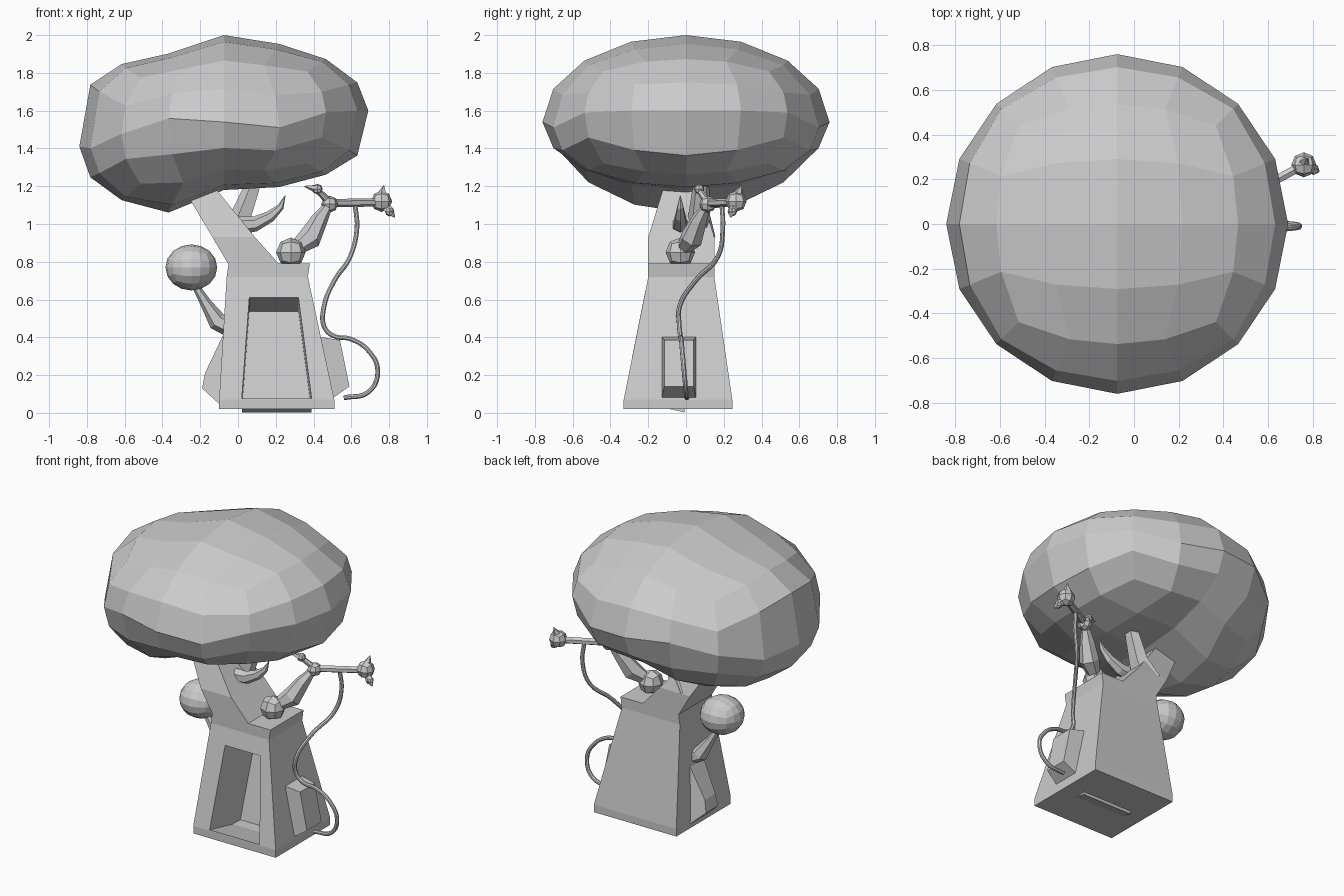
import bpy, bmesh, math
from mathutils import Vector

if "Cube" in bpy.data.objects:
    bpy.data.objects.remove(bpy.data.objects["Cube"])


def finish(name, bm):
    bmesh.ops.recalc_face_normals(bm, faces=bm.faces[:])
    me = bpy.data.meshes.new(name)
    bm.to_mesh(me)
    bm.free()
    ob = bpy.data.objects.new(name, me)
    bpy.context.collection.objects.link(ob)
    return ob


def loft_bm(rings):
    """Skin a list of equal-length point rings and cap both ends."""
    bm = bmesh.new()
    vs = [[bm.verts.new(p) for p in r] for r in rings]
    n = len(vs[0])
    for a, b in zip(vs, vs[1:]):
        for i in range(n):
            j = (i + 1) % n
            bm.faces.new((a[i], a[j], b[j], b[i]))
    bm.faces.new(vs[0][::-1])
    bm.faces.new(vs[-1])
    return bm, vs


def rect(x0, x1, y0, y1, z):
    return [(x0, y0, z), (x1, y0, z), (x1, y1, z), (x0, y1, z)]


def limb(name, path, radii, sides=6):
    """Faceted tapered limb along a path."""
    pts = [Vector(p) for p in path]
    rings = []
    for i, p in enumerate(pts):
        d = pts[min(i + 1, len(pts) - 1)] - pts[max(i - 1, 0)]
        u = d.cross(Vector((0, 1, 0))).normalized()
        v = d.cross(u).normalized()
        rings.append([p + radii[i] * (math.cos(t) * u + math.sin(t) * v)
                      for t in (2 * math.pi * k / sides for k in range(sides))])
    return finish(name, loft_bm(rings)[0])


def ball(name, centre, radius, cuts, shape=None):
    """Quad sphere made from an evenly subdivided cube."""
    bm = bmesh.new()
    bmesh.ops.create_cube(bm, size=2)
    bmesh.ops.subdivide_edges(bm, edges=bm.edges[:], cuts=cuts, use_grid_fill=True)
    for v in bm.verts:
        n = Vector([math.tan(c * math.pi / 4) for c in v.co]).normalized()
        v.co = shape(n) if shape else Vector(centre) + Vector(
            [n[k] * radius[k] for k in range(3)])
    return finish(name, bm)


# Canopy: lumpy quad sphere, (u, mid height, upper half, lower half)
LUMPS = [(-1, 1.41, .9, .4), (-.92, 1.40, .88, .4), (-.7, 1.48, .51, .5),
         (-.38, 1.56, .37, .54), (0, 1.54, .46, .36), (.38, 1.51, .48, .34),
         (.7, 1.59, .40, .46), (.92, 1.60, .39, .62), (1, 1.60, .39, .62)]


def canopy_shape(n):
    for a, b in zip(LUMPS, LUMPS[1:]):
        if n.x <= b[0] + 1e-5:
            t = (n.x - a[0]) / (b[0] - a[0])
            mid, up, down = (a[k] + t * (b[k] - a[k]) for k in (1, 2, 3))
            break
    return Vector((-.075 + .765 * n.x, .76 * n.y, mid + n.z * (up if n.z > 0 else down)))


ball("canopy", None, None, 3, canopy_shape)

# Tapered lower trunk with a deep doorway sunk along the sloping front
bm, vs = loft_bm([rect(-.10, .51, -.33, .245, .02), rect(-.10, .51, -.33, .245, .07),
                  rect(-.06, .37, -.20, .15, .72), rect(-.05, .38, -.20, .15, .79)])
front = next(f for f in bm.faces if {vs[1][0], vs[1][1], vs[2][0], vs[2][1]} == set(f.verts))
bmesh.ops.recalc_face_normals(bm, faces=bm.faces[:])
bmesh.ops.inset_individual(bm, faces=[front], thickness=.03)
for v in front.verts:
    low, left = v.co.z < .4, v.co.x < .18
    z = .075 if low else .61
    x = (.02 if left else .39) if low else (.06 if left else .32)
    v.co = (x, -.33 + (z - .07) * .2, z)
back = bmesh.ops.extrude_discrete_faces(bm, faces=[front])["faces"][0]
for v in back.verts:
    v.co += Vector((0, .32, -.072))
finish("trunk", bm)

# Leaning upper trunk
upper, _ = loft_bm([rect(-.05, .22, -.20, .15, .785), rect(-.135, .09, -.20, .15, .93),
                    rect(-.29, -.12, -.12, .07, 1.19)])
finish("upper_trunk", upper)

# Raised hatch on the right and knot on the left
hatch, _ = loft_bm([
    [(.49, -.13, .07), (.49, .055, .07), (.42, .055, .405), (.42, -.13, .405)],
    [(.59, -.115, .14), (.59, .04, .14), (.54, .04, .385), (.54, -.115, .385)]])
finish("side_hatch", hatch)
knot, _ = loft_bm([
    [(-.08, -.12, .03), (-.08, .11, .03), (-.07, .07, .43), (-.07, -.08, .43)],
    [(-.19, -.07, .13), (-.19, .06, .13), (-.175, .05, .21), (-.175, -.06, .21)]])
finish("trunk_knot", knot)

# Small leaf ball on its branch
ball("leaf_ball", (-.247, -.03, .77), (.137, .137, .122), 3)
limb("leaf_branch", [(-.05, 0, .46), (-.11, 0, .485), (-.17, -.01, .58), (-.23, -.02, .68)],
     [.055, .05, .03, .018])

# Fork and claw-like twig on the upper trunk
limb("fork_branch", [(-.05, .07, .92), (.02, .07, 1.04), (.08, .08, 1.2), (.1, .09, 1.28)],
     [.09, .06, .045, .03], 5)
limb("claw_twig", [(-.02, -.03, .99), (.09, -.03, 1.0), (.17, -.03, 1.04), (.225, -.03, 1.09),
                   (.25, -.03, 1.15)], [.05, .04, .03, .018, .002])

# Jointed side branch
ball("arm_base_joint", (.28, -.03, .85), (.078, .078, .078), 1)
limb("upper_arm", [(.29, -.02, .86), (.38, .03, .925), (.43, .07, 1.02), (.48, .11, 1.1)],
     [.035, .062, .045, .022])
ball("elbow_joint", (.485, .115, 1.105), (.045, .045, .045), 1)
limb("forearm", [(.485, .115, 1.11), (.76, .265, 1.115)], [.022, .022])
ball("end_joint", (.76, .265, 1.12), (.056, .056, .056), 1)
ball("small_joint", (.42, .07, 1.185), (.028, .028, .028), 1)
limb("small_stem", [(.48, .11, 1.12), (.42, .07, 1.18)], [.02, .016])
limb("small_spike", [(.415, .068, 1.187), (.35, .05, 1.2)], [.024, .002], 5)
limb("top_spike", [(.76, .27, 1.14), (.772, .295, 1.205)], [.034, .002], 5)
ball("low_tip_joint", (.803, .245, 1.065), (.025, .025, .025), 1)
limb("low_spike", [(.78, .255, 1.09), (.805, .243, 1.065), (.83, .235, 1.035)],
     [.022, .024, .002], 5)

# Hanging vine: smooth tube through a few points
VINE = [(.62, .19, 1.1), (.63, .195, .98), (.595, .17, .83), (.51, .05, .7), (.455, -.035, .56),
        (.455, -.035, .46), (.5, -.03, .41), (.6, -.025, .39), (.69, -.02, .33),
        (.74, -.01, .22), (.69, 0, .11), (.56, .005, .08)]
cu = bpy.data.curves.new("vine", "CURVE")
cu.dimensions = "3D"
cu.bevel_depth, cu.bevel_resolution, cu.resolution_u, cu.use_fill_caps = .013, 2, 5, True
sp = cu.splines.new("BEZIER")
sp.bezier_points.add(len(VINE) - 1)
for bp, co in zip(sp.bezier_points, VINE):
    bp.co = co
    bp.handle_left_type = bp.handle_right_type = "AUTO"
vine = bpy.data.objects.new("vine", cu)
bpy.context.collection.objects.link(vine)
bpy.context.view_layer.objects.active = vine
vine.select_set(True)
bpy.ops.object.convert(target="MESH")
bpy.ops.object.shade_smooth_by_angle()
